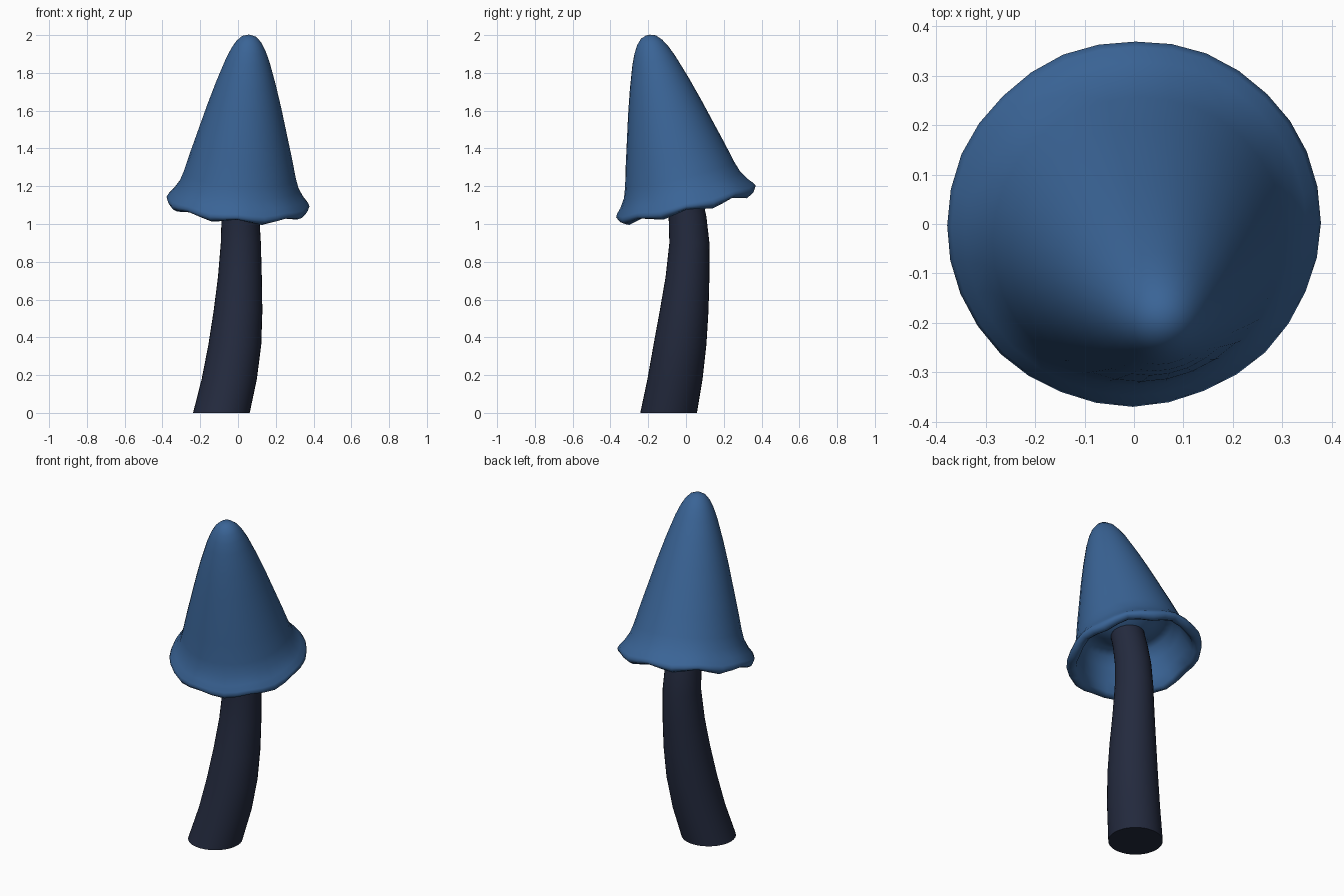
import bpy
import bmesh
import math
from mathutils import Vector, Matrix

if "Cube" in bpy.data.objects:
    bpy.data.objects.remove(bpy.data.objects["Cube"])

SIDES = 32


def material(name, rgb):
    mat = bpy.data.materials.new(name)
    mat.diffuse_color = (*rgb, 1)
    mat.use_nodes = True
    mat.node_tree.nodes["Principled BSDF"].inputs["Base Color"].default_value = mat.diffuse_color
    return mat


def loft(name, rings, mat, cap_start=True, cap_end=True):
    """Skin a list of closed rings of points, closing the ends with faces."""
    bm = bmesh.new()
    loops = [[bm.verts.new(p) for p in ring] for ring in rings]
    for a, b in zip(loops, loops[1:]):
        n = len(a)
        for i in range(n):
            j = (i + 1) % n
            bm.faces.new((a[i], a[j], b[j], b[i]))
    if cap_start:
        bm.faces.new(loops[0])
    if cap_end:
        bm.faces.new(loops[-1])
    bmesh.ops.recalc_face_normals(bm, faces=bm.faces[:])
    mesh = bpy.data.meshes.new(name)
    bm.to_mesh(mesh)
    bm.free()
    obj = bpy.data.objects.new(name, mesh)
    bpy.context.collection.objects.link(obj)
    mesh.materials.append(mat)
    bpy.ops.object.select_all(action='DESELECT')
    obj.select_set(True)
    bpy.context.view_layer.objects.active = obj
    bpy.ops.object.shade_smooth_by_angle(angle=math.radians(60))
    return obj


def angles():
    return [2 * math.pi * i / SIDES for i in range(SIDES)]


# Stem: bending, tapering tube (x, y, z, radius)
stem_path = [
    (-0.088, -0.092, 0.00, 0.150), (-0.046, -0.058, 0.18, 0.146),
    (-0.017, -0.032, 0.36, 0.140), (0.000, -0.010, 0.54, 0.129),
    (0.010, 0.008, 0.72, 0.116), (0.015, 0.018, 0.90, 0.106),
    (0.013, 0.008, 1.04, 0.100), (0.013, -0.015, 1.16, 0.096),
    (0.016, -0.040, 1.26, 0.094),
]
stem_rings = [[(x + r * math.cos(a), y + r * math.sin(a), z) for a in angles()]
              for x, y, z, r in stem_path]
loft("stem", stem_rings, material("stem_navy", (0.017, 0.023, 0.048)))

# Cap: tilted bell (radius, height along axis, rim ripple), tip to lip to underside
cap_profile = [
    (0.012, 0.907, 0), (0.040, 0.897, 0), (0.068, 0.868, 0), (0.092, 0.826, 0),
    (0.116, 0.770, 0), (0.158, 0.646, 0), (0.196, 0.520, 0), (0.232, 0.390, 0),
    (0.268, 0.260, 0), (0.297, 0.148, 0), (0.316, 0.090, 0.002),
    (0.347, 0.040, 0.004), (0.371, 0.012, 0.006), (0.379, -0.005, 0.007),
    (0.370, -0.022, 0.010), (0.345, -0.031, 0.013), (0.325, -0.018, 0.012),
    (0.304, 0.045, 0.006), (0.283, 0.120, 0), (0.258, 0.185, 0),
    (0.205, 0.205, 0), (0.145, 0.165, 0), (0.090, 0.130, 0), (0.040, 0.125, 0),
]
axis = Vector((0.066, -0.222, 0.973))
tilt = Vector((0, 0, 1)).rotation_difference(axis).to_matrix().to_4x4()
place = Matrix.Translation((0, 0, 1.117)) @ tilt
cap_rings = [[place @ Vector((r * math.cos(a), r * math.sin(a),
                              h + w * math.cos(8 * a))) for a in angles()]
             for r, h, w in cap_profile]
loft("mushroom_cap", cap_rings, material("cap_blue", (0.042, 0.127, 0.305)))
